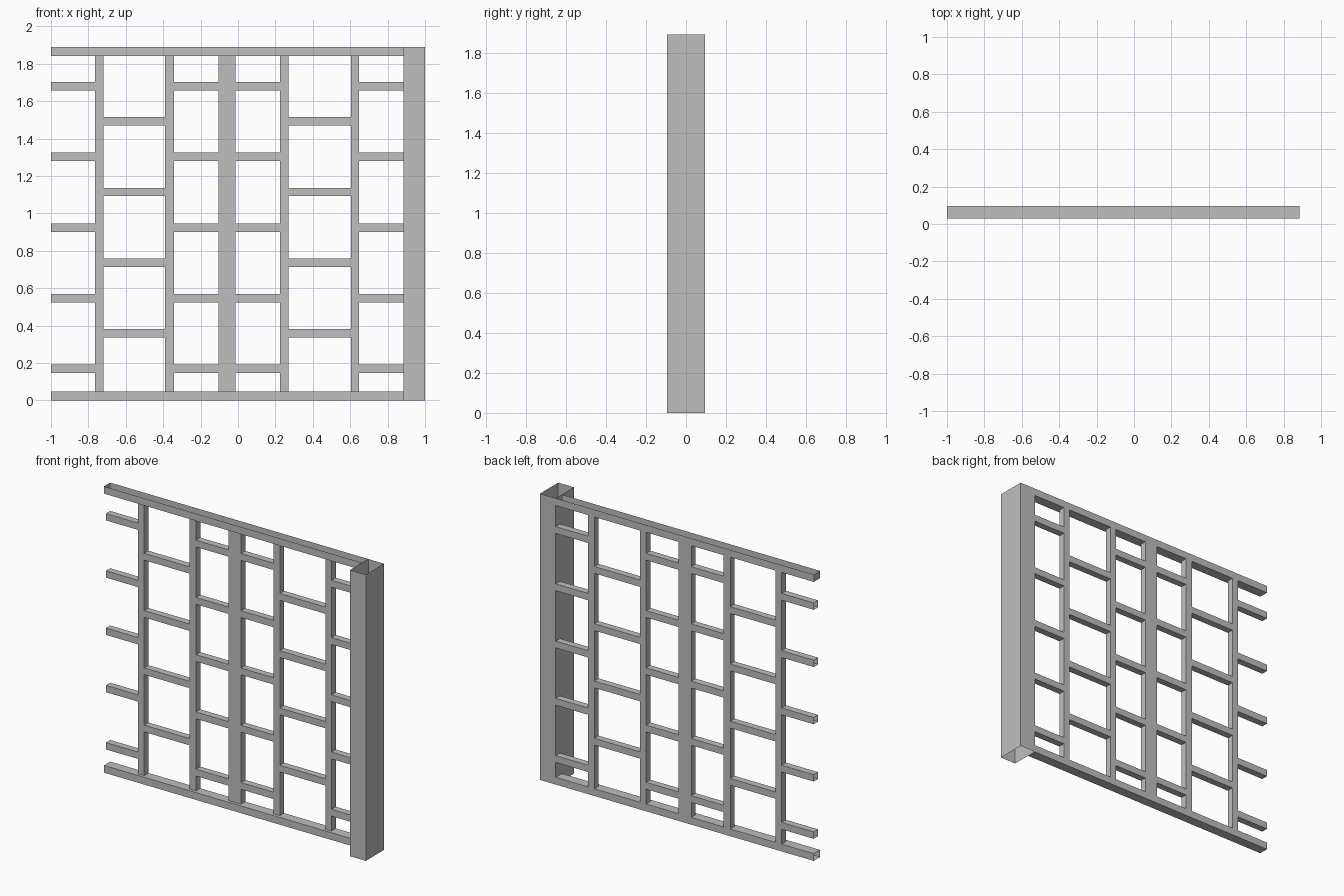
import bpy
import bmesh
from mathutils import Vector

cube = bpy.data.objects.get("Cube")
if cube:
    bpy.data.objects.remove(cube, do_unlink=True)

# Single plain metal colour
metal = bpy.data.materials.new("plain grey")
metal.use_nodes = True
GREY = (0.52, 0.52, 0.52, 1.0)
metal.diffuse_color = GREY
metal.node_tree.nodes["Principled BSDF"].inputs["Base Color"].default_value = GREY

AXES = {
    "-x": Vector((-1, 0, 0)), "+x": Vector((1, 0, 0)),
    "-z": Vector((0, 0, -1)), "+z": Vector((0, 0, 1)),
}


def section(name, x, y, z, open_sides=()):
    """Thin-walled box between the given ranges, with some sides left open."""
    bm = bmesh.new()
    bmesh.ops.create_cube(bm, size=1)
    bm.normal_update()
    removed = [f for f in bm.faces
               if any(f.normal.dot(AXES[s]) > 0.9 for s in open_sides)]
    bmesh.ops.delete(bm, geom=removed, context="FACES")
    ranges = (x, y, z)
    for v in bm.verts:
        v.co = [r[0] if c < 0 else r[1] for c, r in zip(v.co, ranges)]
    mesh = bpy.data.meshes.new(name)
    bm.to_mesh(mesh)
    bm.free()
    mesh.materials.append(metal)
    obj = bpy.data.objects.new(name, mesh)
    bpy.context.collection.objects.link(obj)
    return obj


TOP = 1.89
RAIL = 0.048
BACK = 0.095
POST_X = 0.885
rail_y = (0.03, BACK)
bar_y = (0.05, BACK)

# Hollow end post, open at top and bottom
section("end_post", (POST_X, 1), (-BACK, BACK), (0, TOP), ("-z", "+z"))

# Horizontal rails
section("bottom_rail", (-1, POST_X), rail_y, (0, RAIL), ("-x", "+x"))
section("top_rail", (-1, POST_X), rail_y, (TOP - RAIL, TOP), ("+z", "+x"))

# Upright studs
studs = [(-0.765, -0.72), (-0.39, -0.342), (-0.105, -0.013),
         (0.225, 0.27), (0.603, 0.648)]
for i, span in enumerate(studs):
    section(f"stud_{i + 1}", span, bar_y, (RAIL, TOP - RAIL), ("-z", "+z"))

# Bays between uprights; wide bays hold four rungs, narrow bays five
edges = [-1] + [e for span in studs for e in span] + [POST_X]
bays = list(zip(edges[::2], edges[1::2]))
PITCH = 0.378
for b, bay in enumerate(bays):
    wide = bay[1] - bay[0] > 0.3
    base = 0.336 if wide else 0.146
    for r in range(4 if wide else 5):
        z = base + r * PITCH
        section(f"rung_{b + 1}_{r + 1}", bay, bar_y, (z, z + 0.045), ("-x", "+x"))
